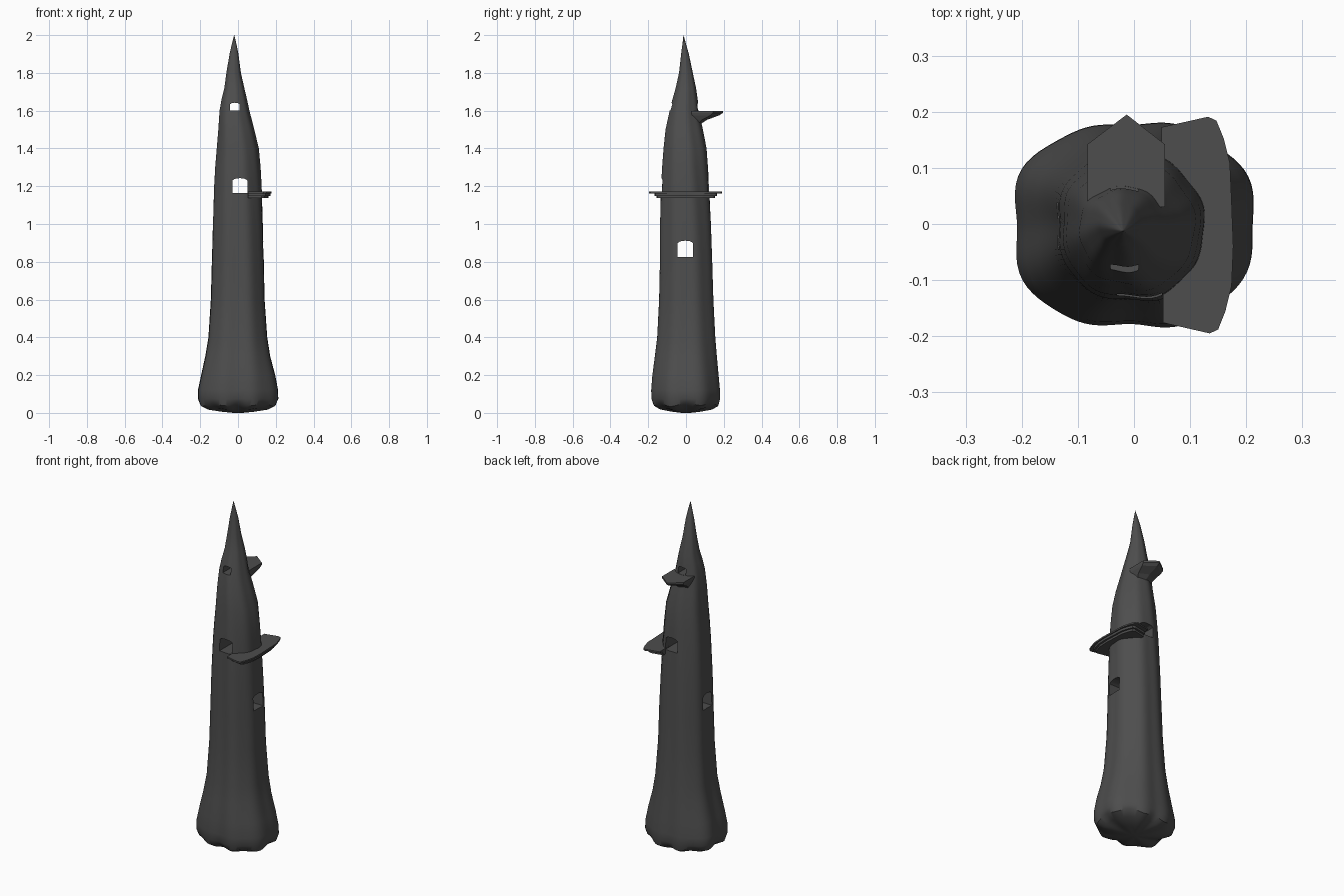
import bpy, bmesh, math

if "Cube" in bpy.data.objects:
    bpy.data.objects.remove(bpy.data.objects["Cube"])

stone = bpy.data.materials.new("dark grey stone")
stone.diffuse_color = (0.075, 0.075, 0.075, 1)
stone.use_nodes = True
stone.node_tree.nodes["Principled BSDF"].inputs["Base Color"].default_value = stone.diffuse_color


def loft(name, rings):
    """Skin a closed solid through rings that share a vertex count."""
    bm = bmesh.new()
    loops = [[bm.verts.new(p) for p in ring] for ring in rings]
    n = len(loops[0])
    for a, b in zip(loops, loops[1:]):
        for i in range(n):
            j = (i + 1) % n
            bm.faces.new((a[i], a[j], b[j], b[i]))
    bm.faces.new(loops[0][::-1])
    bm.faces.new(loops[-1])
    bmesh.ops.recalc_face_normals(bm, faces=bm.faces[:])
    me = bpy.data.meshes.new(name)
    bm.to_mesh(me)
    bm.free()
    ob = bpy.data.objects.new(name, me)
    bpy.context.collection.objects.link(ob)
    me.materials.append(stone)
    return ob


def smooth(ob, angle):
    bpy.ops.object.select_all(action='DESELECT')
    ob.select_set(True)
    bpy.context.view_layer.objects.active = ob
    bpy.ops.object.shade_smooth_by_angle(angle=math.radians(angle))


# spire body silhouette: z, x min, x max, y min, y max
PROFILE = [
    (0.008, -.09, .09, -.08, .08), (0.022, -.165, .165, -.14, .14),
    (0.045, -.205, .205, -.172, .172), (0.075, -.218, .217, -.184, .182),
    (0.12, -.218, .216, -.186, .181), (0.2, -.200, .200, -.180, .174),
    (0.3, -.177, .173, -.167, .165), (0.4, -.160, .157, -.155, .157),
    (0.6, -.147, .143, -.145, .147), (0.8, -.142, .139, -.141, .141),
    (1.0, -.137, .133, -.140, .135), (1.2, -.130, .126, -.134, .125),
    (1.3, -.124, .120, -.128, .118), (1.4, -.115, .110, -.120, .110),
    (1.5, -.106, .086, -.109, .090), (1.6, -.099, .060, -.087, .068),
    (1.66, -.088, .047, -.072, .062), (1.72, -.073, .033, -.055, .053),
    (1.8, -.062, .015, -.037, .036), (1.9, -.045, .002, -.026, .015),
    (1.96, -.031, -.010, -.018, -.002), (2.0, -.0205, -.0195, -.0135, -.0125)]


def sample(z):
    for a, b in zip(PROFILE, PROFILE[1:]):
        if z <= b[0]:
            t = (z - a[0]) / (b[0] - a[0])
            return [p + (q - p) * t for p, q in zip(a, b)]
    return PROFILE[-1]


def body_ring(z, n=96):
    z, x0, x1, y0, y1 = sample(z)
    cx, cy, a, b = (x0 + x1) / 2, (y0 + y1) / 2, (x1 - x0) / 2, (y1 - y0) / 2
    e = 2.5 if z < .3 else max(2.1, 2.5 - .4 * (z - .3))
    twist = .35 * max(0, z - .9)
    pts = []
    for i in range(n):
        t = 2 * math.pi * i / n
        c, s = math.cos(t), math.sin(t)
        r = (abs(c / a) ** e + abs(s / b) ** e) ** (-1 / e)
        # eight soft flutes, a little irregular
        r *= 1 - .035 * (1 + math.cos(8 * (t + twist))) / 2 + .012 * math.sin(5 * t + 1)
        dz = .008 * math.cos(8 * t) + .003 * math.sin(3 * t) if z < .06 else 0
        pts.append((cx + r * c, cy + r * s, max(0.001, z + dz * min(1, z / .045))))
    return pts


levels = [p[0] for p in PROFILE]
tip = loft("spire_body", [[(x * .3, y * .3, 0) for x, y, z in body_ring(.008)]]
           + [body_ring(z) for z in levels])


# arched window tunnels cut right through the body
def window(u0, u1, z0, z1, along_x):
    h = (u1 - u0) * .16
    arch = [(u0, z0), (u1, z0), (u1, z1 - h), (u1 - h, z1 - h * .3),
            ((u0 + u1) / 2, z1), (u0 + h, z1 - h * .3), (u0, z1 - h)]
    rings = [[(d, u, z) if along_x else (u, d, z) for u, z in arch] for d in (-.4, .4)]
    cutter = loft("window_cutter", rings)
    cutter.hide_render = True
    mod = tip.modifiers.new("window", 'BOOLEAN')
    mod.object, mod.operation, mod.solver = cutter, 'DIFFERENCE', 'EXACT'
    bpy.context.view_layer.objects.active = tip
    bpy.ops.object.modifier_apply(modifier=mod.name)
    bpy.data.objects.remove(cutter)


window(-.042, .008, 1.6, 1.642, False)
window(-.03, .05, 1.165, 1.243, False)
window(-.045, .038, .825, .912, True)
smooth(tip, 35)

# lower balcony: stepped crescent slab on the right side
half = [(.052, -.176), (.135, -.195), (.15, -.188), (.163, -.155), (.174, -.11), (.177, -.04)]
edge = half + [(x - .003, -y * .98) for x, y in half[::-1]]


def slab(name, sx, sy, z0, z1):
    loft(name, [[(.052 + (x - .052) * sx, y * sy, z) for x, y in edge] for z in (z0, z1)])


slab("lower_balcony_floor", 1, 1, 1.162, 1.171)
slab("lower_balcony_step", .95, .86, 1.149, 1.162)
slab("lower_balcony_base", .87, .80, 1.137, 1.149)

# upper balcony: pointed ledge on the back with a tapering bracket
plan = [(-.083, .03), (.055, .03), (.055, .142), (-.013, .195), (-.083, .142)]


def ledge_ring(z, sx, sy):
    return [(-.014 + (x + .014) * sx, .03 + (y - .03) * sy, z) for x, y in plan]


loft("upper_balcony", [ledge_ring(1.525, .6, .25), ledge_ring(1.552, .8, .5),
                       ledge_ring(1.575, .95, .88), ledge_ring(1.588, 1, 1),
                       ledge_ring(1.599, 1, 1)])
